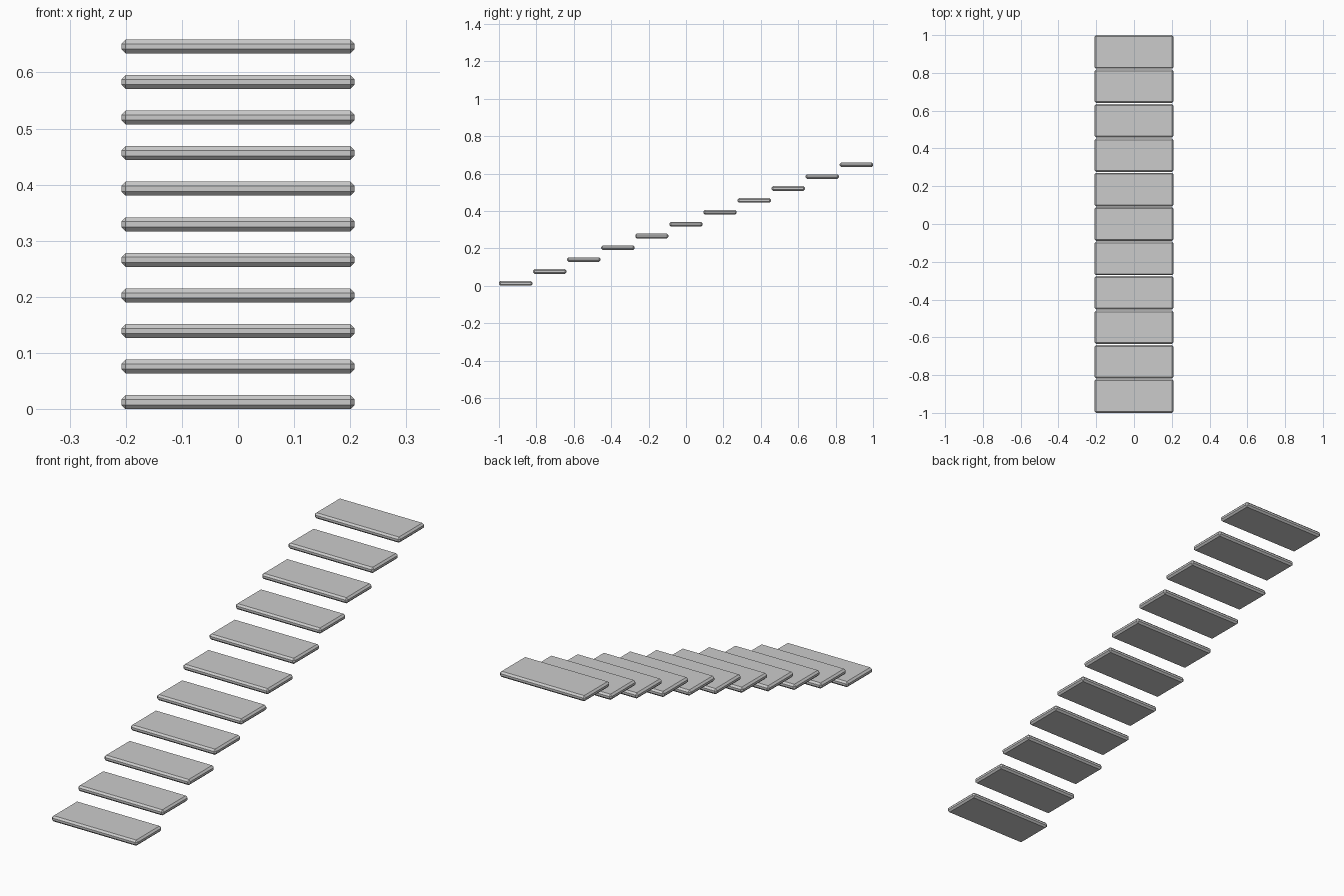
import bpy

if "Cube" in bpy.data.objects:
    bpy.data.objects.remove(bpy.data.objects["Cube"])

COUNT = 11
WIDTH, DEPTH, THICK = 0.416, 0.178, 0.025
RUN = (2 - DEPTH) / (COUNT - 1)
RISE = 0.0634
BEVEL = 0.0078


def step(i):
    # one floating tread with chamfered edges
    y = -1 + DEPTH / 2 + i * RUN
    z = THICK / 2 + i * RISE
    bpy.ops.mesh.primitive_cube_add(size=1, location=(0, y, z))
    ob = bpy.context.object
    ob.name = f"step_{i + 1:02d}"
    ob.scale = (WIDTH, DEPTH, THICK)
    bpy.ops.object.transform_apply(location=False, rotation=False, scale=True)
    mod = ob.modifiers.new("chamfer", 'BEVEL')
    mod.width = BEVEL
    mod.segments = 1


# straight flight of steps rising to the back
for i in range(COUNT):
    step(i)
